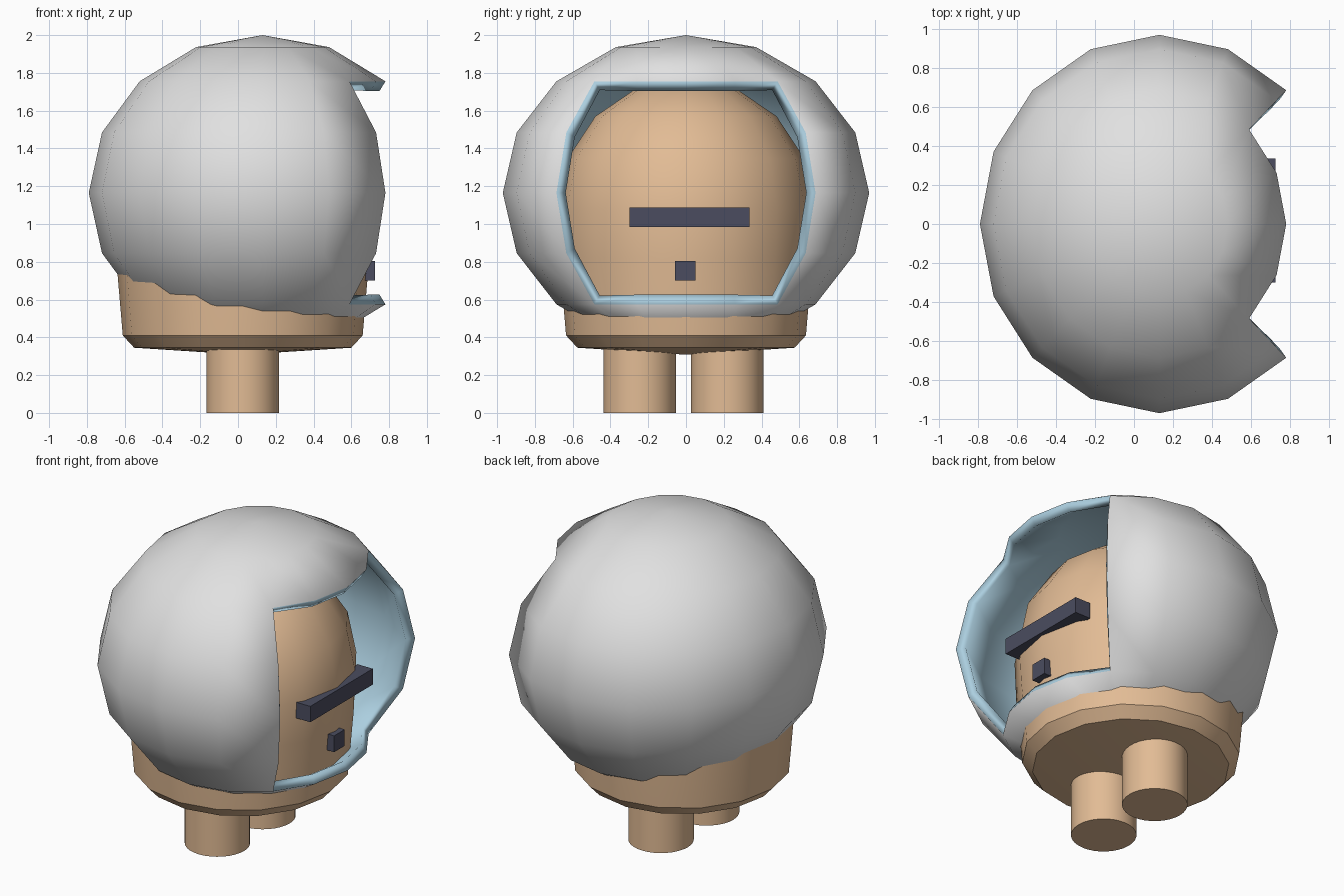
import bpy, bmesh, math

if "Cube" in bpy.data.objects:
    bpy.data.objects.remove(bpy.data.objects["Cube"])


def material(name, rgb):
    m = bpy.data.materials.new(name)
    m.diffuse_color = (*rgb, 1)
    m.use_nodes = True
    m.node_tree.nodes["Principled BSDF"].inputs["Base Color"].default_value = m.diffuse_color
    return m


GREY = material("shell_grey", (0.75, 0.75, 0.75))
BLUE = material("lining_blue", (0.41, 0.62, 0.74))
TAN = material("skin_tan", (0.76, 0.50, 0.30))
DARK = material("dark_slate", (0.07, 0.073, 0.115))


def make_object(name, bm, mats, smooth=True):
    bmesh.ops.recalc_face_normals(bm, faces=bm.faces)
    me = bpy.data.meshes.new(name)
    bm.to_mesh(me)
    bm.free()
    ob = bpy.data.objects.new(name, me)
    bpy.context.collection.objects.link(ob)
    for m in mats:
        me.materials.append(m)
    if smooth:
        bpy.ops.object.select_all(action='DESELECT')
        ob.select_set(True)
        bpy.context.view_layer.objects.active = ob
        bpy.ops.object.shade_smooth_by_angle(angle=math.radians(30))
    return ob


def box(name, x, y, z):
    bm = bmesh.new()
    bmesh.ops.create_cube(bm, size=1)
    for v in bm.verts:
        v.co = [r[0] + (c + 0.5) * (r[1] - r[0]) for c, r in zip(v.co, (x, y, z))]
    return make_object(name, bm, [DARK], smooth=False)


# Helmet: low-poly sphere with a 90 degree face opening towards +x
bm = bmesh.new()
bmesh.ops.create_uvsphere(bm, u_segments=16, v_segments=8, radius=1)
opening = []
for f in bm.faces:
    c = f.calc_center_median()
    if abs(c.z) < 0.7 and abs(math.atan2(c.y, c.x)) < math.radians(45):
        opening.append(f)
bmesh.ops.delete(bm, geom=opening, context='FACES')
for v in bm.verts:
    v.co = (0.13 + 0.92 * v.co.x, 0.97 * v.co.y, 1.165 + 0.835 * v.co.z)
helmet = make_object("helmet", bm, [GREY, BLUE])
# Make sure the outside faces outwards, so the lining goes inwards
top = max(helmet.data.polygons, key=lambda p: p.center.z)
if top.normal.z < 0:
    helmet.data.flip_normals()
shell = helmet.modifiers.new("lining", 'SOLIDIFY')
shell.thickness = 0.06
shell.offset = -1
shell.material_offset = 1
shell.material_offset_rim = 1

# Head: rounded on top, nearly straight sides, bevelled shallow base
profile = [(0, 0.308), (0.575, 0.345), (0.635, 0.41), (0.67, 0.82), (0.68, 1.08),
           (0.628, 1.345), (0.48, 1.57), (0.26, 1.72), (0, 1.77)]
bm = bmesh.new()
verts = [bm.verts.new((r, 0, z)) for r, z in profile]
edges = [bm.edges.new(p) for p in zip(verts, verts[1:])]
bmesh.ops.spin(bm, geom=verts + edges, cent=(0, 0, 0), axis=(0, 0, 1),
               angle=math.tau, steps=16)
bmesh.ops.remove_doubles(bm, verts=bm.verts, dist=0.001)
bmesh.ops.translate(bm, verts=bm.verts, vec=(0.025, 0, 0))
make_object("head", bm, [TAN])

# Legs
for name, y in (("front_leg", -0.245), ("back_leg", 0.218)):
    bm = bmesh.new()
    bmesh.ops.create_cone(bm, cap_ends=True, segments=32, radius1=0.191,
                          radius2=0.191, depth=0.38)
    bmesh.ops.translate(bm, verts=bm.verts, vec=(0.025, y, 0.19))
    make_object(name, bm, [TAN])

# Face bars
box("eye_bar", (0.615, 0.725), (-0.30, 0.335), (0.985, 1.087))
box("mouth", (0.62, 0.725), (-0.058, 0.05), (0.70, 0.805))
